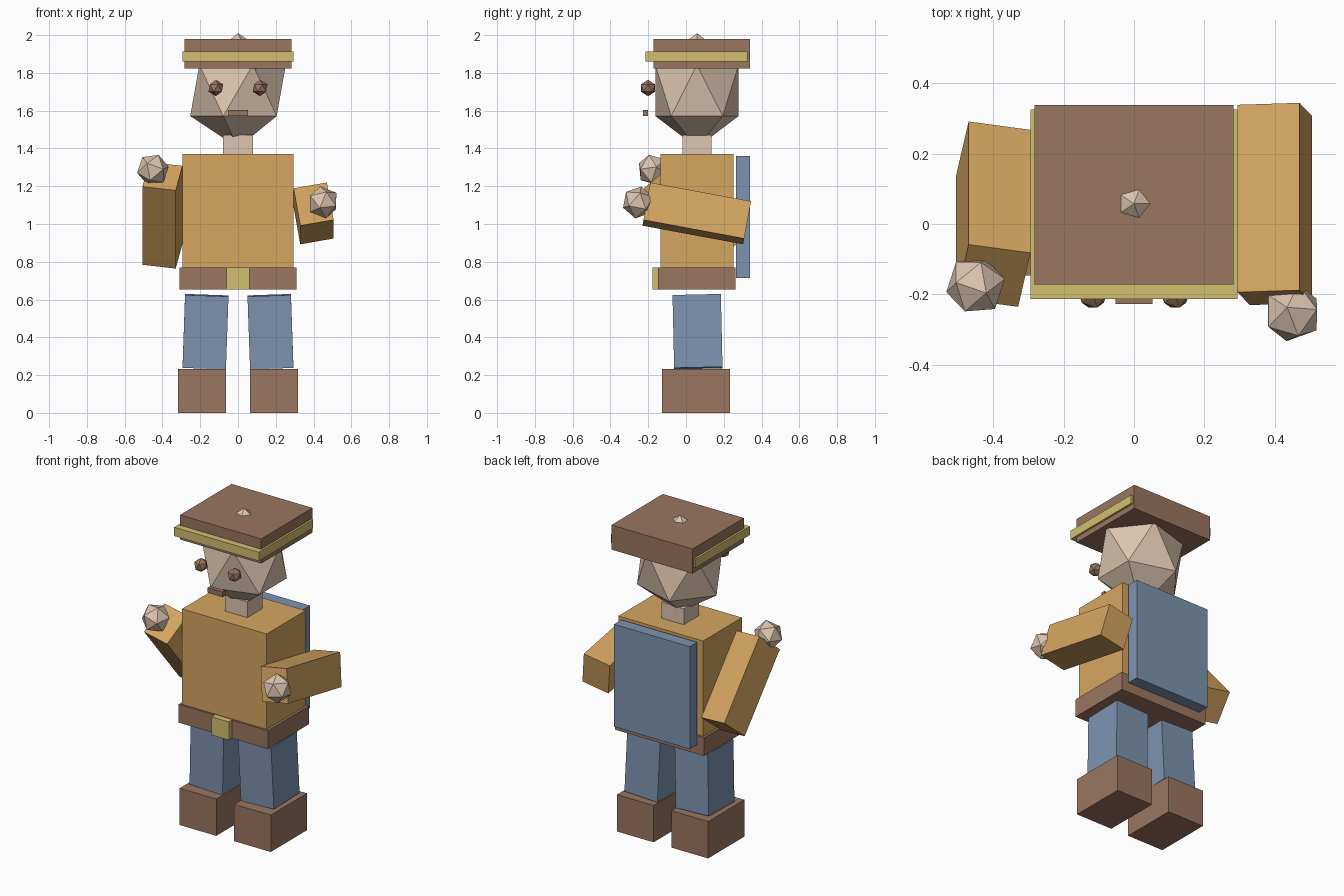
import bpy
from math import radians
from mathutils import Matrix, Vector

old = bpy.data.objects.get("Cube")
if old:
    bpy.data.objects.remove(old, do_unlink=True)


def material(name, rgb):
    mat = bpy.data.materials.new(name)
    mat.use_nodes = True
    mat.diffuse_color = (*rgb, 1)
    mat.node_tree.nodes["Principled BSDF"].inputs["Base Color"].default_value = (*rgb, 1)
    return mat


SHIRT = material("ochre cloth", (0.67, 0.38, 0.12))
LEATHER = material("brown leather", (0.325, 0.18, 0.117))
BRASS = material("pale brass", (0.65, 0.52, 0.162))
BLUE = material("slate blue", (0.205, 0.296, 0.44))
SKIN = material("pale skin", (0.72, 0.56, 0.43))


def finish(name, mat, centre, size, rot):
    """Bake size into the mesh, then place and colour the new object."""
    obj = bpy.context.object
    obj.name = obj.data.name = name
    obj.data.transform(Matrix.Diagonal((*size, 1)))
    obj.matrix_world = Matrix.Translation(centre) @ rot
    obj.data.materials.append(mat)
    return obj


def box(name, mat, centre, size, rot=Matrix()):
    bpy.ops.mesh.primitive_cube_add(size=1)
    return finish(name, mat, centre, size, rot)


def ball(name, mat, centre, radii, rot=Matrix()):
    bpy.ops.mesh.primitive_ico_sphere_add(subdivisions=1, radius=1)
    return finish(name, mat, centre, radii, rot)


def tilt(x_deg, y_deg):
    return (Matrix.Rotation(radians(x_deg), 4, 'X')
            @ Matrix.Rotation(radians(y_deg), 4, 'Y'))


MID_Y = 0.058

# Trunk
box("torso", SHIRT, (0, MID_Y, 1.07), (0.59, 0.387, 0.60))
box("belt", LEATHER, (0, MID_Y, 0.712), (0.622, 0.41, 0.115))
box("belt_buckle", BRASS, (0, -0.157, 0.712), (0.12, 0.04, 0.115))
box("back_cape", BLUE, (0, 0.302, 1.037), (0.527, 0.074, 0.645))

# Head and face
box("neck", SKIN, (0, MID_Y, 1.42), (0.157, 0.152, 0.10))
ball("head", SKIN, (0, MID_Y, 1.707), (0.283, 0.259, 0.303))
box("mouth", LEATHER, (0, -0.214, 1.588), (0.104, 0.026, 0.032))

# Flat cap
box("cap", LEATHER, (0, 0.083, 1.902), (0.565, 0.511, 0.155))
box("cap_band", BRASS, (0, 0.056, 1.887), (0.59, 0.54, 0.055))
ball("cap_button", SKIN, (0, MID_Y, 1.95), (0.05, 0.05, 0.05))

# Limbs and eyes, left on +x and right on -x
ARMS = {"left": (1, 10.5, 0.057, 1.056), "right": (-1, 49.8, 0.028, 1.046)}
for label, (side, raise_deg, arm_y, arm_z) in ARMS.items():
    ball(label + "_eye", LEATHER, (side * 0.117, -0.201, 1.72), (0.0435,) * 3)
    box(label + "_boot", LEATHER, (side * 0.19, 0.053, 0.116), (0.255, 0.36, 0.232))
    box(label + "_leg", BLUE, (side * 0.172, 0.061, 0.43),
        (0.23, 0.256, 0.386), tilt(1.3, -2 * side))

    pose = tilt(-raise_deg, -10 * side)
    shoulder = Vector((side * 0.40, arm_y, arm_z))
    box(label + "_arm", SHIRT, shoulder, (0.179, 0.542, 0.204), pose)
    reach = pose @ Vector((side * 0.05, -0.315, -0.008))
    ball(label + "_hand", SKIN, shoulder + reach, (0.087,) * 3, pose)
